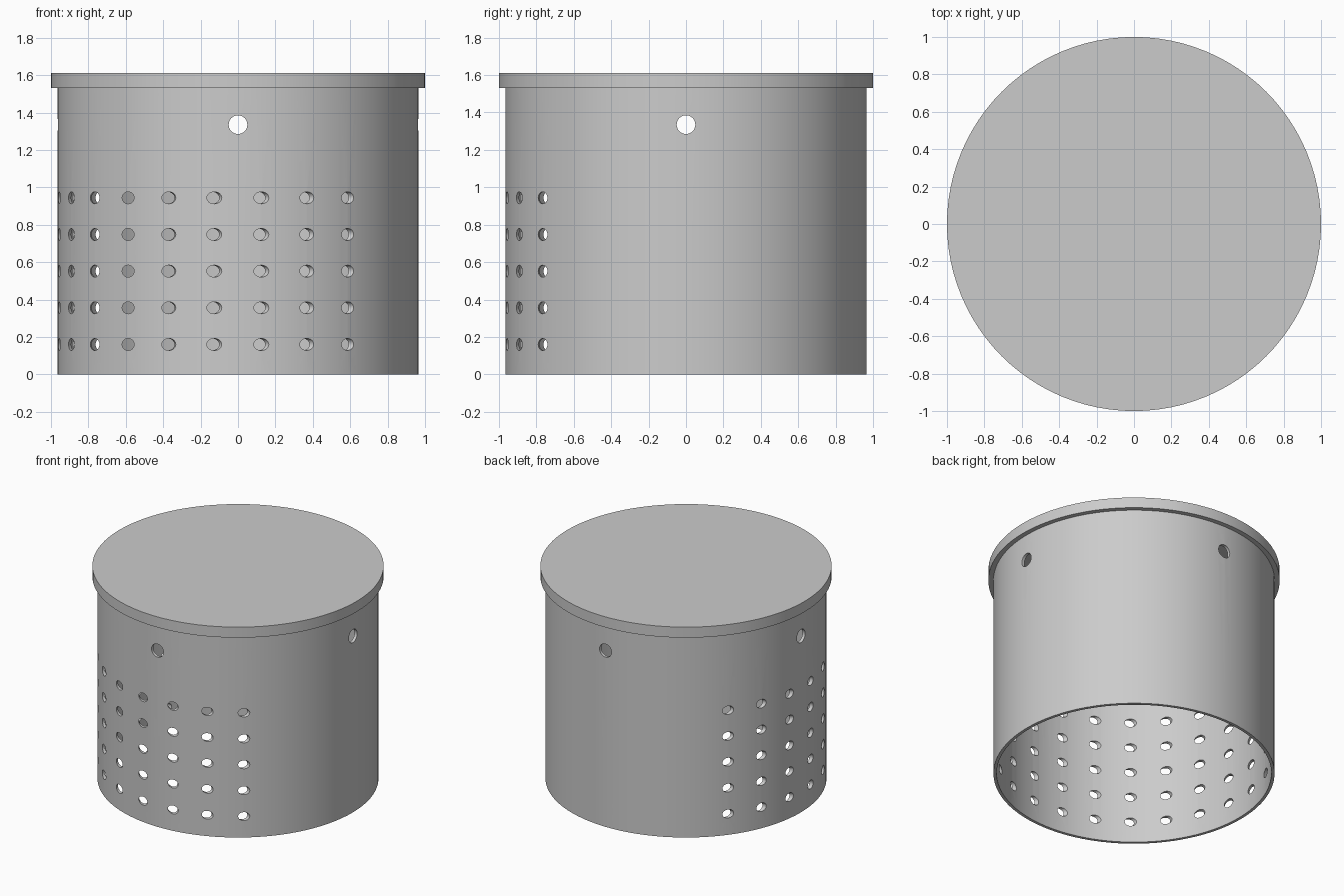
import bpy
import bmesh
from math import radians, cos, sin
from mathutils import Matrix, Vector

SEGMENTS = 96
HEIGHT, RIM_Z = 1.61, 1.53
BODY_R, WALL, LID_R = 0.965, 0.022, 1.0

cube = bpy.data.objects.get("Cube")
if cube:
    bpy.data.objects.remove(cube, do_unlink=True)

grey = bpy.data.materials.new("plain grey")
grey.use_nodes = True
colour = (0.6, 0.6, 0.6, 1)
grey.diffuse_color = colour
grey.node_tree.nodes["Principled BSDF"].inputs["Base Color"].default_value = colour


def make_object(name, bm):
    mesh = bpy.data.meshes.new(name)
    bmesh.ops.recalc_face_normals(bm, faces=bm.faces)
    bm.to_mesh(mesh)
    bm.free()
    mesh.materials.append(grey)
    obj = bpy.data.objects.new(name, mesh)
    bpy.context.collection.objects.link(obj)
    return obj


def lathe(name, profile):
    """Spin a closed (radius, height) outline about the z axis."""
    bm = bmesh.new()
    verts = [bm.verts.new((r, 0, z)) for r, z in profile]
    edges = [bm.edges.new((v, verts[i - 1])) for i, v in enumerate(verts)]
    bmesh.ops.spin(bm, geom=verts + edges, cent=(0, 0, 0), axis=(0, 0, 1),
                   angle=radians(360), steps=SEGMENTS, use_merge=True)
    bmesh.ops.remove_doubles(bm, verts=bm.verts, dist=0.0001)
    return make_object(name, bm)


def add_drill(bm, azimuth, z, radius, skew=0):
    """Add a short horizontal cylinder through the wall, turned by skew."""
    a, d = radians(azimuth), radians(azimuth + skew)
    turn = Vector((cos(d), sin(d), 0)).to_track_quat('Z', 'Y').to_matrix().to_4x4()
    place = Matrix.Translation((BODY_R * cos(a), BODY_R * sin(a), z)) @ turn
    bmesh.ops.create_cone(bm, cap_ends=True, segments=24, radius1=radius,
                          radius2=radius, depth=0.2, matrix=place)


def smooth(obj):
    bpy.ops.object.select_all(action='DESELECT')
    obj.select_set(True)
    bpy.context.view_layer.objects.active = obj
    bpy.ops.object.shade_smooth_by_angle(angle=radians(30))


# Thin open-bottomed body
inner = BODY_R - WALL
body = lathe("body_wall", [(BODY_R, 0), (BODY_R, RIM_Z), (inner, RIM_Z), (inner, 0)])

# Four large holes near the top, then the grid of slanted vent holes
drills = bmesh.new()
for azimuth in range(0, 360, 90):
    add_drill(drills, azimuth, 1.335, 0.05)
for column in range(12):
    for row in range(5):
        add_drill(drills, 142.5 + 15 * column, 0.16 + 0.196 * row, 0.032, skew=37.5)
cutter = make_object("hole_cutter", drills)
cutter.hide_render = True

boolean = body.modifiers.new("holes", 'BOOLEAN')
boolean.operation = 'DIFFERENCE'
boolean.solver = 'EXACT'
boolean.object = cutter
bpy.context.view_layer.objects.active = body
bpy.ops.object.modifier_apply(modifier=boolean.name)
bpy.data.objects.remove(cutter, do_unlink=True)
smooth(body)

# Flat overhanging lid
lid_bm = bmesh.new()
bmesh.ops.create_cone(lid_bm, cap_ends=True, segments=SEGMENTS, radius1=LID_R,
                      radius2=LID_R, depth=HEIGHT - RIM_Z,
                      matrix=Matrix.Translation((0, 0, (HEIGHT + RIM_Z) / 2)))
lid = make_object("lid", lid_bm)
smooth(lid)
